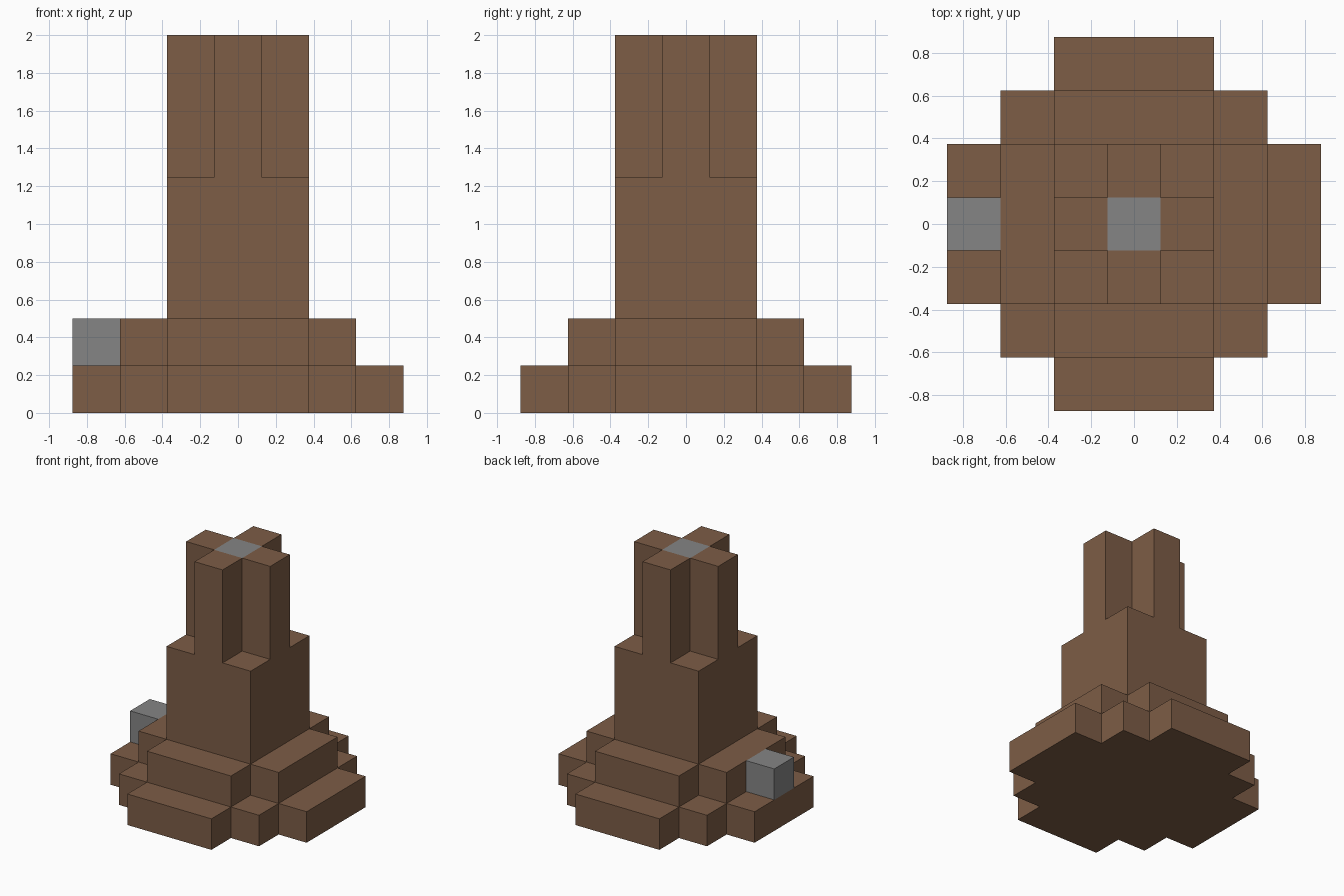
import bpy
import bmesh

cube = bpy.data.objects.get("Cube")
if cube:
    bpy.data.objects.remove(cube, do_unlink=True)

U = 0.125  # half of one block


def make_material(name, rgb):
    mat = bpy.data.materials.new(name)
    mat.use_nodes = True
    mat.diffuse_color = (*rgb, 1)
    mat.node_tree.nodes["Principled BSDF"].inputs["Base Color"].default_value = (*rgb, 1)
    return mat


brown = make_material("earth_brown", (0.205, 0.109, 0.061))
grey = make_material("stone_grey", (0.235, 0.235, 0.235))


def stepped_prism(name, corners, bottom, top, mats, center=(0, 0), capped=False):
    """Extrude an outline made by turning one quadrant's corners four times."""
    outline = []
    quadrant = list(corners)
    for _ in range(4):
        outline += quadrant
        quadrant = [(-y, x) for x, y in quadrant]
    bm = bmesh.new()
    verts = [bm.verts.new((x * U + center[0], y * U + center[1], bottom)) for x, y in outline]
    base = bm.faces.new(verts)
    lifted = bmesh.ops.extrude_face_region(bm, geom=[base], use_keep_orig=True)["geom"]
    for v in lifted:
        if isinstance(v, bmesh.types.BMVert):
            v.co.z = top
    bmesh.ops.recalc_face_normals(bm, faces=bm.faces)
    if capped:
        # Separate the middle square of the top and paint it
        top_face = [f for f in bm.faces if f.normal.z > 0.9]
        bmesh.ops.connect_verts_concave(bm, faces=top_face)
        for axis in ((1, 0, 0), (0, 1, 0)):
            for side in (-U, U):
                bmesh.ops.bisect_plane(bm, geom=bm.verts[:] + bm.edges[:] + bm.faces[:],
                                       plane_co=[side * a for a in axis], plane_no=axis, dist=1e-5)
        for f in bm.faces:
            c = f.calc_center_median()
            if f.normal.z > 0.9 and max(abs(c.x), abs(c.y)) < U:
                f.material_index = 1
    mesh = bpy.data.meshes.new(name)
    bm.to_mesh(mesh)
    bm.free()
    for mat in mats:
        mesh.materials.append(mat)
    obj = bpy.data.objects.new(name, mesh)
    bpy.context.collection.objects.link(obj)
    return obj


# Two stepped tiers, square trunk, cross-shaped upper shaft with a stone cap
stepped_prism("lower_tier", [(7, 3), (5, 3), (5, 5), (3, 5), (3, 7)], 0, 0.25, [brown])
stepped_prism("upper_tier", [(5, 3), (3, 3), (3, 5)], 0.25, 0.5, [brown])
stepped_prism("trunk", [(3, 3)], 0.5, 1.25, [brown])
stepped_prism("cross_shaft", [(3, 1), (1, 1), (1, 3)], 1.25, 2, [brown, grey], capped=True)

# Loose stone block on the right side step
stepped_prism("side_block", [(1, 1)], 0.25, 0.5, [grey], center=(-0.75, 0))
